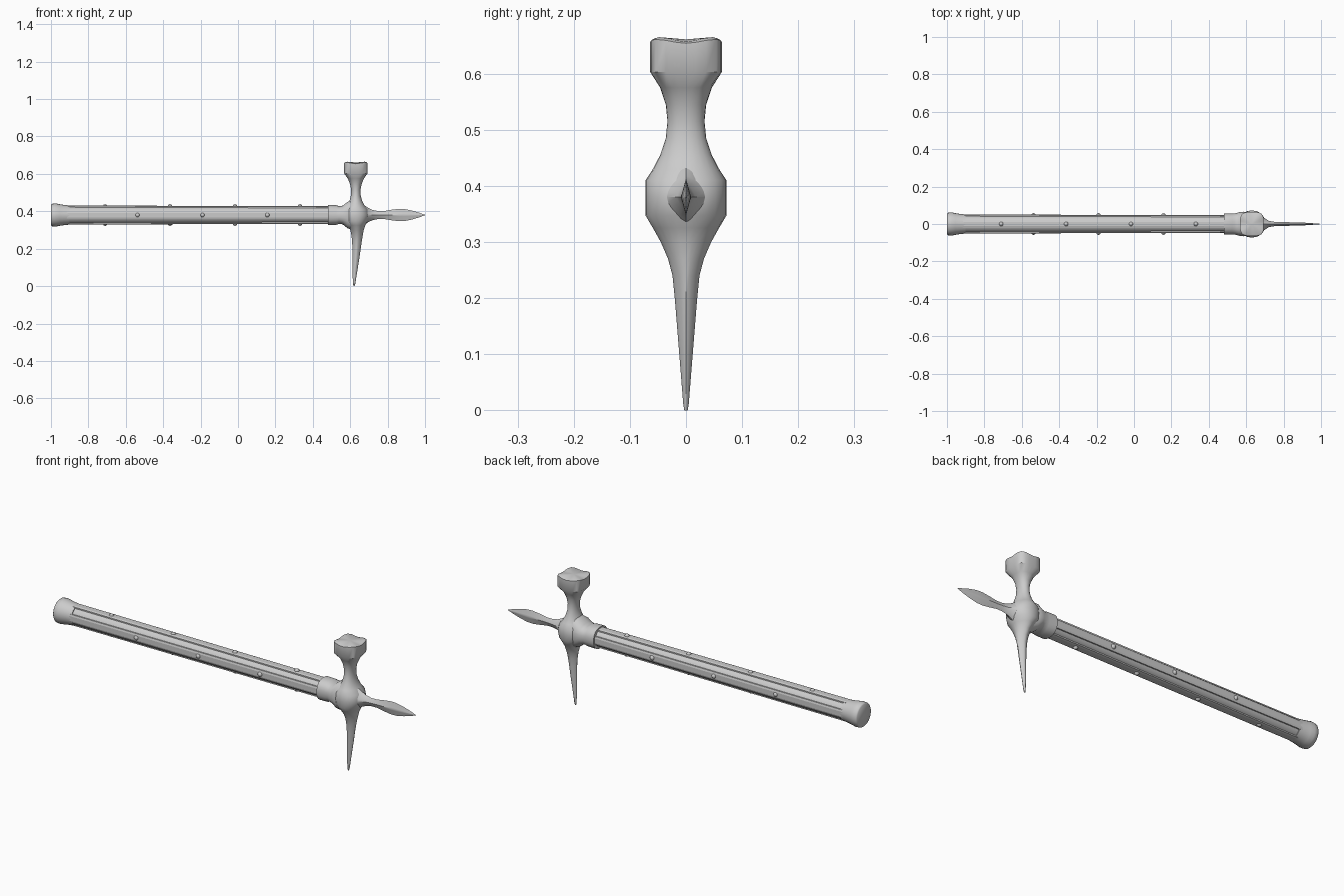
import bpy, bmesh, math
from mathutils import Vector

CZ = 0.38      # height of the shaft axis
CX = 0.63      # position of the head


def finish(name, bm, angle=35):
    bmesh.ops.recalc_face_normals(bm, faces=bm.faces)
    me = bpy.data.meshes.new(name)
    bm.to_mesh(me)
    bm.free()
    ob = bpy.data.objects.new(name, me)
    bpy.context.collection.objects.link(ob)
    bpy.ops.object.select_all(action='DESELECT')
    ob.select_set(True)
    bpy.context.view_layer.objects.active = ob
    bpy.ops.object.shade_smooth_by_angle(angle=math.radians(angle))
    return ob


def loft(name, stations, place, n=24, angle=35):
    """Skin superellipse rings; station = (t, offset, half_a, half_b, power, corner_lift)."""
    bm = bmesh.new()
    rings = []
    for t, off, a, b, p, lift in stations:
        ring = []
        for i in range(n):
            th = 2 * math.pi * i / n
            c, s = math.cos(th), math.sin(th)
            r = (abs(c) ** p + abs(s) ** p) ** (-1 / p)
            tt = t + lift * math.sin(2 * th) ** 2
            ring.append(bm.verts.new(place(tt, off + a * r * c, b * r * s)))
        rings.append(ring)
    for r0, r1 in zip(rings, rings[1:]):
        for i in range(n):
            j = (i + 1) % n
            bm.faces.new((r0[i], r0[j], r1[j], r1[i]))
    for ring in (rings[0], rings[-1]):
        mid = bm.verts.new(sum((v.co for v in ring), Vector()) / n)
        for i in range(n):
            bm.faces.new((ring[i], ring[(i + 1) % n], mid))
    return finish(name, bm, angle)


def along_x(t, u, v):
    return (t, v, CZ + u)


def along_z(t, u, v):
    return (CX + u, v, t)


# Shaft with flared pommel
loft("shaft", [(x, 0, r, r, 2, 0) for x, r in (
    (-0.95, 0.047), (-0.5, 0.046), (0.5, 0.043))], along_x)
loft("pommel", [(x, 0, r, r, 2, 0) for x, r in (
    (-1.0, 0.055), (-0.995, 0.060), (-0.975, 0.062), (-0.955, 0.058),
    (-0.93, 0.054), (-0.90, 0.051), (-0.90, 0.040))], along_x, angle=50)

# Four metal strips with rivets, around the shaft
for k, side in enumerate(("top", "front", "bottom", "back")):
    ang = k * math.pi / 2
    ca, sa = math.cos(ang), math.sin(ang)

    def spot(x, out, w):
        return (x, -sa * out + ca * w, CZ + ca * out + sa * w)

    bm = bmesh.new()
    ends = []
    for x, r in ((-0.95, 0.051), (0.50, 0.047)):
        ends.append([bm.verts.new(spot(x, o, w)) for o, w in (
            (0.03, -0.021), (r - 0.003, -0.021), (r, -0.012),
            (r, 0.012), (r - 0.003, 0.021), (0.03, 0.021))])
    for i in range(6):
        j = (i + 1) % 6
        bm.faces.new((ends[0][i], ends[0][j], ends[1][j], ends[1][i]))
    bm.faces.new(ends[0])
    bm.faces.new(ends[1])
    finish(side + "_strip", bm, 10)

    bm = bmesh.new()
    for x in ((-0.71, -0.363, -0.016, 0.331) if k % 2 == 0 else (-0.537, -0.19, 0.157)):
        new = bmesh.ops.create_uvsphere(bm, u_segments=12, v_segments=8, radius=0.012)["verts"]
        bmesh.ops.translate(bm, verts=new, vec=spot(x, 0.046, 0))
    finish(side + "_rivets", bm, 60)

# Socket joining shaft and head
loft("socket", [(x, 0, a, b, p, 0) for x, a, b, p in (
    (0.48, 0.046, 0.046, 2.4), (0.48, 0.054, 0.056, 2.4), (0.525, 0.053, 0.056, 2.4),
    (0.54, 0.047, 0.057, 2.4), (0.56, 0.050, 0.062, 2.5), (0.585, 0.070, 0.066, 2.5),
    (0.63, 0.09, 0.05, 2))], along_x)

# Head: hooked pick, hub, neck and hammer face with raised corners
loft("head", [
    (0.0, -0.010, 0.003, 0.003, 1.5, 0), (0.012, -0.009, 0.006, 0.005, 1.5, 0),
    (0.05, -0.007, 0.010, 0.008, 1.4, 0), (0.10, -0.003, 0.014, 0.012, 1.4, 0),
    (0.15, 0.001, 0.018, 0.016, 1.4, 0), (0.20, 0.004, 0.022, 0.020, 1.4, 0),
    (0.24, 0.006, 0.026, 0.024, 1.5, 0), (0.27, 0.007, 0.030, 0.032, 1.6, 0),
    (0.30, 0.006, 0.036, 0.045, 1.7, 0), (0.325, 0.003, 0.048, 0.059, 1.9, 0),
    (0.347, 0.0, 0.064, 0.072, 2.1, 0), (0.38, 0.0, 0.072, 0.072, 2.2, 0),
    (0.41, 0.0, 0.064, 0.072, 2.1, 0), (0.43, 0.0, 0.047, 0.059, 2.0, 0),
    (0.455, 0.0, 0.034, 0.046, 2.0, 0), (0.485, 0.0, 0.026, 0.036, 2.0, 0),
    (0.515, 0.0, 0.025, 0.033, 2.0, 0), (0.545, 0.0, 0.031, 0.036, 2.1, 0),
    (0.575, 0.0, 0.043, 0.046, 2.5, 0), (0.603, 0.0, 0.063, 0.064, 4.0, 0),
    (0.654, 0.0, 0.063, 0.064, 4.0, 0.007), (0.657, 0.0, 0.056, 0.057, 4.0, 0.008)],
    along_z, angle=40)

# Leaf-shaped front spike
loft("spike", [(x, 0, a, b, p, 0) for x, a, b, p in (
    (0.63, 0.085, 0.05, 1.6), (0.67, 0.056, 0.050, 1.6), (0.695, 0.039, 0.034, 1.4),
    (0.72, 0.027, 0.017, 1.2), (0.75, 0.021, 0.012, 1.1), (0.78, 0.021, 0.010, 1.0),
    (0.82, 0.028, 0.0095, 1.0), (0.86, 0.033, 0.009, 1.0), (0.89, 0.032, 0.008, 1.0),
    (0.93, 0.024, 0.006, 1.0), (0.97, 0.012, 0.003, 1.0), (1.0, 0.001, 0.0007, 1.0))],
    along_x, angle=30)
